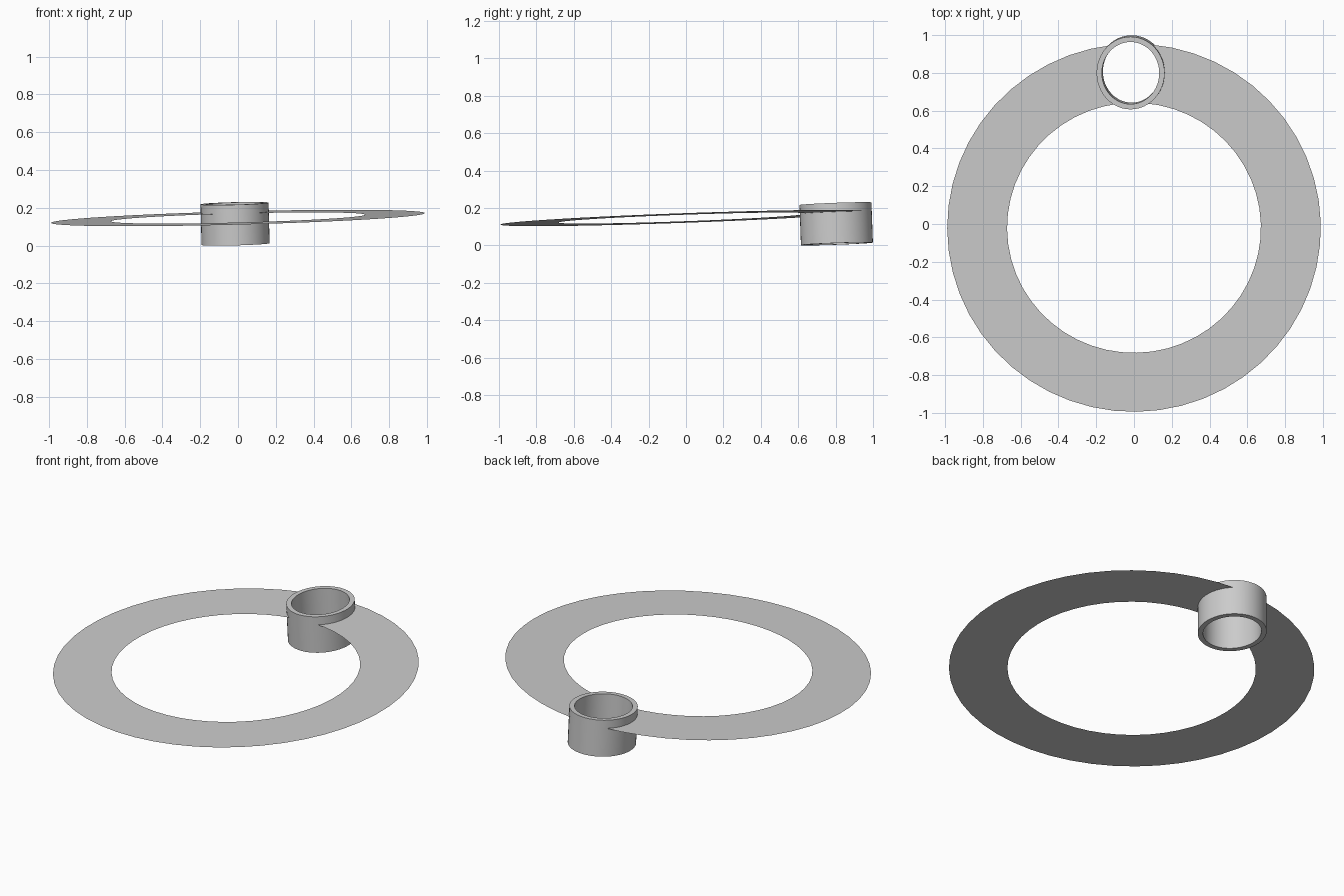
import bpy, bmesh, math
from mathutils import Vector, Matrix

if "Cube" in bpy.data.objects:
    bpy.data.objects.remove(bpy.data.objects["Cube"])

SLOPE_X, SLOPE_Y, Z0 = 0.026, 0.036, 0.147     # common tilt of the whole object
CX, CY, RX, RY = -0.0155, 0.803, 0.18, 0.1925  # collar ellipse
WALL, HEIGHT = 0.028, 0.215

def finish(bm, name):
    me = bpy.data.meshes.new(name)
    bm.to_mesh(me)
    bm.free()
    ob = bpy.data.objects.new(name, me)
    bpy.context.collection.objects.link(ob)
    return ob

# Flat thin ring, open where it enters the collar
bm = bmesh.new()
R_IN, R_OUT, ROWS, SEGS, RING_Y = 0.672, 0.989, 16, 50, -0.02
a, b = RX - WALL / 2, RY - WALL / 2
rows = []
for i in range(ROWS + 1):
    r = R_IN + (R_OUT - R_IN) * i / ROWS
    ry = r * 0.985
    y = RING_Y + ry
    for _ in range(8):  # settle each end on the middle of the collar wall
        half = a * math.sqrt(max(0, 1 - ((y - CY) / b) ** 2))
        y = RING_Y + ry * math.sqrt(1 - (half / r) ** 2)
    start = math.acos((CX - half) / r)
    end = math.acos((CX + half) / r) + 2 * math.pi
    row = []
    for k in range(SEGS + 1):
        t = start + (end - start) * k / SEGS
        x, yy = r * math.cos(t), RING_Y + ry * math.sin(t)
        row.append(bm.verts.new((x, yy, Z0 + SLOPE_X * x + SLOPE_Y * yy)))
    rows.append(row)
for r0, r1 in zip(rows, rows[1:]):
    for k in range(SEGS):
        bm.faces.new((r0[k], r1[k], r1[k + 1], r0[k + 1]))
finish(bm, "flat_ring")

# Short oval collar, square to the ring
bm = bmesh.new()
N = 48
profile = [(0, -0.5), (0, 0.5), (WALL, 0.5), (WALL, -0.5)]
loops = [[bm.verts.new(((RX - w) * math.cos(2 * math.pi * k / N),
                        (RY - w) * math.sin(2 * math.pi * k / N), h * HEIGHT))
          for k in range(N)] for w, h in profile]
for j in range(4):
    p, q = loops[j], loops[(j + 1) % 4]
    for k in range(N):
        bm.faces.new((p[k], p[(k + 1) % N], q[(k + 1) % N], q[k]))
bmesh.ops.recalc_face_normals(bm, faces=bm.faces)
normal = Vector((-SLOPE_X, -SLOPE_Y, 1))
tilt = Vector((0, 0, 1)).rotation_difference(normal).to_matrix().to_4x4()
bm.transform(Matrix.Translation((CX, CY, 0)) @ tilt)
low = min(v.co.z for v in bm.verts)
bmesh.ops.translate(bm, verts=bm.verts, vec=(0, 0, -low))
collar = finish(bm, "collar")
bpy.context.view_layer.objects.active = collar
collar.select_set(True)
bpy.ops.object.shade_smooth_by_angle(angle=math.radians(30))
